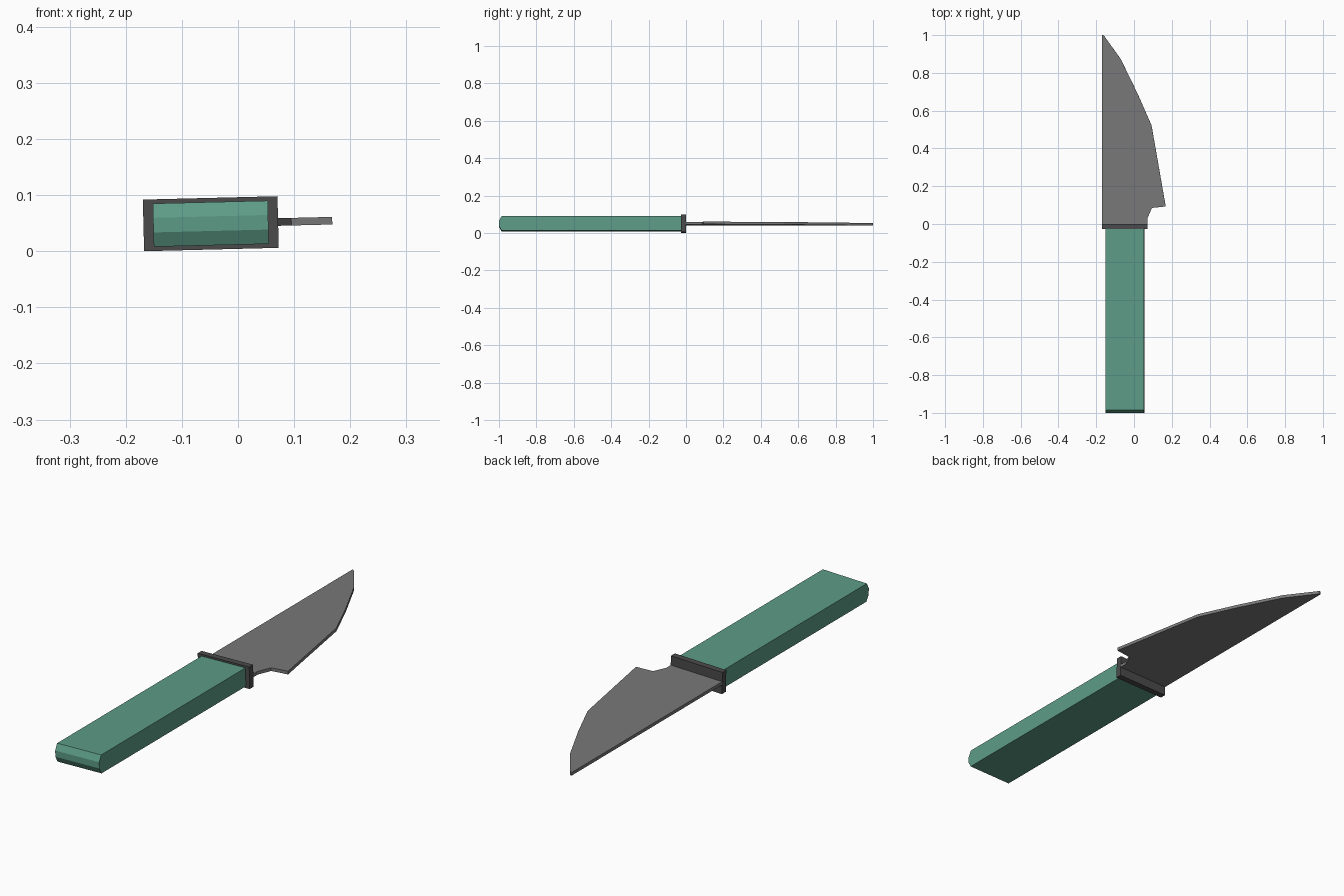
import bpy, bmesh
from mathutils import Matrix, Vector

if "Cube" in bpy.data.objects:
    bpy.data.objects.remove(bpy.data.objects["Cube"])

# The whole knife leans slightly about its long axis
LEAN = Matrix.Translation((-0.0485, 0, 0.049)) @ Matrix.Rotation(-0.025, 4, 'Y')


def material(name, rgb):
    m = bpy.data.materials.new(name)
    m.diffuse_color = (*rgb, 1)
    m.use_nodes = True
    m.node_tree.nodes["Principled BSDF"].inputs["Base Color"].default_value = m.diffuse_color
    return m


def extrude_profile(name, points, depth, mat):
    """Extrude a closed planar profile by a depth vector, flat shaded."""
    bm = bmesh.new()
    face = bm.faces.new([bm.verts.new(p) for p in points])
    result = bmesh.ops.extrude_face_region(bm, geom=[face])
    moved = [v for v in result["geom"] if isinstance(v, bmesh.types.BMVert)]
    bmesh.ops.translate(bm, verts=moved, vec=Vector(depth))
    bmesh.ops.recalc_face_normals(bm, faces=bm.faces)
    bmesh.ops.transform(bm, matrix=LEAN, verts=bm.verts)
    mesh = bpy.data.meshes.new(name)
    bm.to_mesh(mesh)
    bm.free()
    mesh.materials.append(mat)
    obj = bpy.data.objects.new(name, mesh)
    bpy.context.collection.objects.link(obj)
    return obj


steel = material("steel", (0.19, 0.19, 0.19))
dark = material("dark_steel", (0.07, 0.07, 0.07))
green = material("green_grip", (0.11, 0.33, 0.24))

# Handle: side profile with a faceted, rounded butt, extruded across x
H, W = 0.0385, 0.205
side = [(-0.02, H), (-0.986, H), (-1.0, 0.013),
        (-1.0, -0.013), (-0.986, -H), (-0.02, -H)]
extrude_profile("handle", [(-W / 2, y, z) for y, z in side], (W, 0, 0), green)

# Guard: thin plate between handle and blade
plate = [(-0.12, -0.046), (0.12, -0.046), (0.12, 0.046), (-0.12, 0.046)]
extrude_profile("guard", [(x, -0.026, z) for x, z in plate], (0, 0.026, 0), dark)

# Blade: straight spine, curved cutting edge and notched heel
T = 0.0135
outline = [(-0.168, -0.01), (-0.168, 1.0), (-0.161, 1.0), (-0.07, 0.873),
           (0.02, 0.688), (0.093, 0.522), (0.168, 0.093), (0.095, 0.085),
           (0.071, 0.03), (0.071, -0.01)]
extrude_profile("blade", [(x + 0.0485, y, -T / 2) for x, y in outline], (0, 0, T), steel)
